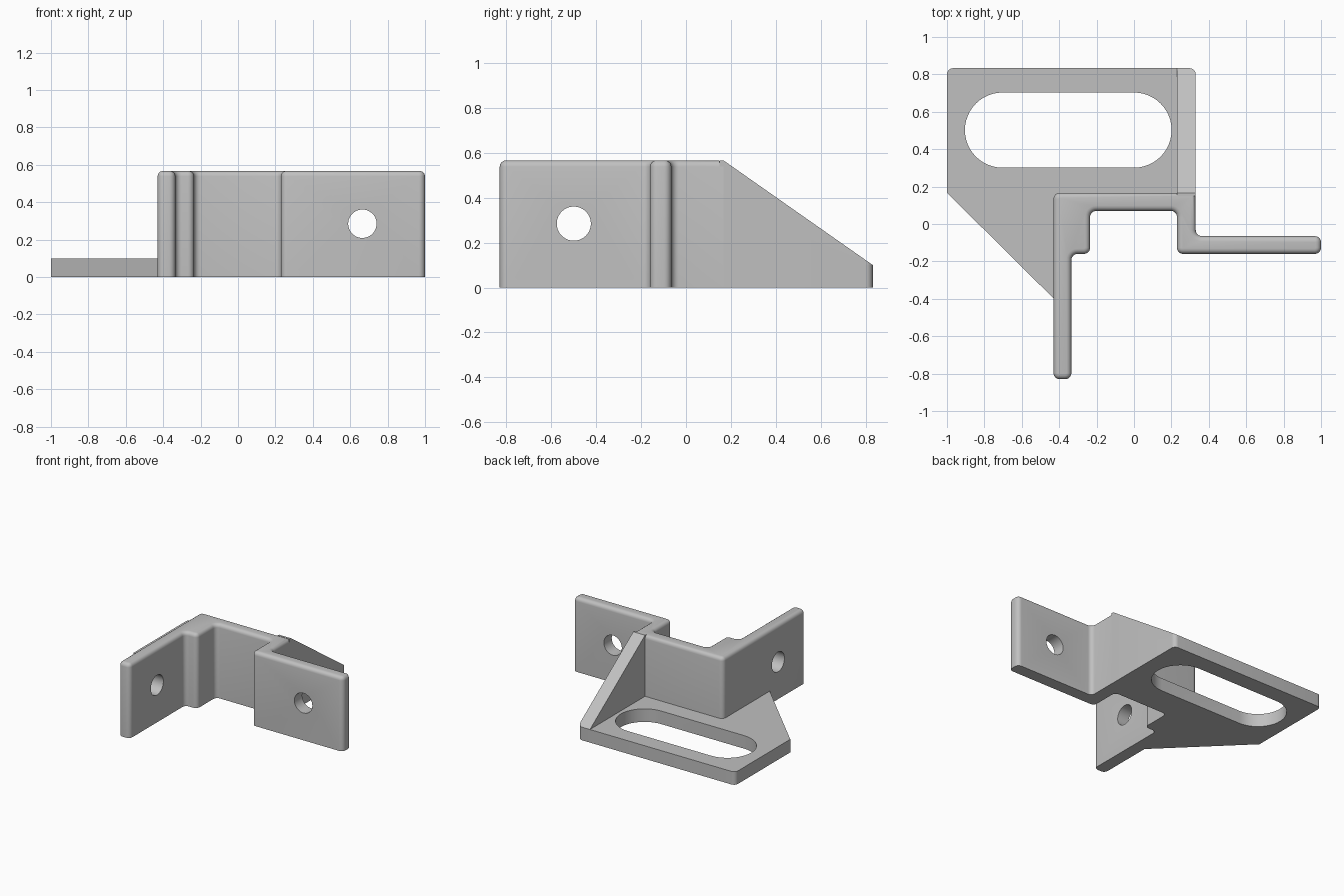
import bpy, bmesh, math
from mathutils import Vector, Matrix

if "Cube" in bpy.data.objects:
    bpy.data.objects.remove(bpy.data.objects["Cube"], do_unlink=True)

HEIGHT, PLATE, ROUND = 0.567, 0.1, 0.033

grey = bpy.data.materials.new("grey_metal")
grey.use_nodes = True
grey.diffuse_color = (0.53, 0.53, 0.53, 1)
grey.node_tree.nodes["Principled BSDF"].inputs["Base Color"].default_value = grey.diffuse_color


def rounded(points, sharp=(), steps=6):
    """Round the square corners of an outline, except the sharp ones."""
    out = []
    for i, p in enumerate(points):
        p = Vector(p)
        if i in sharp:
            out.append(p)
            continue
        a = (Vector(points[i - 1]) - p).normalized()
        b = (Vector(points[(i + 1) % len(points)]) - p).normalized()
        centre = p + (a + b) * ROUND
        for k in range(steps + 1):
            t = k / steps * math.pi / 2
            out.append(centre - ROUND * (b * math.cos(t) + a * math.sin(t)))
    return out


def prism(outline, height):
    """Extrude a plan outline upwards from the ground."""
    bm = bmesh.new()
    base = bm.faces.new([bm.verts.new((p[0], p[1], 0)) for p in outline])
    geom = bmesh.ops.extrude_face_region(bm, geom=[base])["geom"]
    top = [v for v in geom if isinstance(v, bmesh.types.BMVert)]
    bmesh.ops.translate(bm, verts=top, vec=(0, 0, height))
    bmesh.ops.recalc_face_normals(bm, faces=bm.faces)
    return bm


def make(name, bm):
    mesh = bpy.data.meshes.new(name)
    bm.to_mesh(mesh)
    bm.free()
    mesh.materials.append(grey)
    obj = bpy.data.objects.new(name, mesh)
    bpy.context.collection.objects.link(obj)
    return obj


def cylinder(centre, radius, axis):
    bm = bmesh.new()
    turn = Vector((0, 0, 1)).rotation_difference(Vector(axis)).to_matrix().to_4x4()
    bmesh.ops.create_cone(bm, cap_ends=True, segments=48, radius1=radius, radius2=radius,
                          depth=0.4, matrix=Matrix.Translation(centre) @ turn)
    return bm


def cut(obj, cutter_bm):
    """Subtract a cutter and bake the result."""
    cutter = make("cutter", cutter_bm)
    cutter.hide_render = True
    mod = obj.modifiers.new("cut", "BOOLEAN")
    mod.operation, mod.solver, mod.object = "DIFFERENCE", "EXACT", cutter
    graph = bpy.context.evaluated_depsgraph_get()
    mesh = bpy.data.meshes.new_from_object(obj.evaluated_get(graph))
    obj.modifiers.clear()
    obj.data = mesh
    bpy.data.objects.remove(cutter, do_unlink=True)


# Folded wall with two wings, rounded along its top edge
wall_plan = [(-0.43, -0.83), (-0.335, -0.83), (-0.335, -0.16), (-0.235, -0.16),
             (-0.235, 0.07), (0.23, 0.07), (0.23, -0.16), (1, -0.16),
             (1, -0.065), (0.33, -0.065), (0.33, 0.167), (-0.43, 0.167)]
bm = prism(rounded(wall_plan, sharp=(10,)), HEIGHT)
rim = [e for e in bm.edges if all(v.co.z > HEIGHT - 0.001 for v in e.verts)]
bmesh.ops.bevel(bm, geom=rim, offset=0.028, segments=4, profile=0.5,
                affect="EDGES", clamp_overlap=False)
wall = make("folded_wall", bm)

# Bolt hole in each wing
cut(wall, cylinder((0.665, -0.11, 0.285), 0.076, (0, 1, 0)))
cut(wall, cylinder((-0.38, -0.5, 0.285), 0.076, (1, 0, 0)))

# Base plate with a clipped corner
plate_plan = [(-1, 0.167), (-0.42, -0.408), (-0.42, 0.15), (0.33, 0.15),
              (0.33, 0.833), (-1, 0.833)]
plate = make("base_plate", prism(rounded(plate_plan, sharp=(0, 1, 2, 3)), PLATE))

# Long slot with round ends
slot = []
for centre_x, start in ((0, -math.pi / 2), (-0.703, math.pi / 2)):
    for k in range(25):
        t = start + k / 24 * math.pi
        slot.append((centre_x + 0.201 * math.cos(t), 0.502 + 0.201 * math.sin(t)))
bm = prism(slot, 0.4)
bmesh.ops.translate(bm, verts=bm.verts, vec=(0, 0, -0.2))
cut(plate, bm)

# Sloping gusset between wall and plate
gusset_plan = [(0.23, 0.15), (0.33, 0.15), (0.33, 0.833), (0.23, 0.833)]
bm = prism(rounded(gusset_plan, sharp=(0, 1, 3)), HEIGHT)
cut_edges = bmesh.ops.bisect_plane(
    bm, geom=bm.verts[:] + bm.edges[:] + bm.faces[:], plane_co=(0, 0.833, PLATE),
    plane_no=(0, HEIGHT - PLATE, 0.833 - 0.167), clear_outer=True)["geom_cut"]
bmesh.ops.holes_fill(bm, edges=[e for e in cut_edges if isinstance(e, bmesh.types.BMEdge)])
bmesh.ops.recalc_face_normals(bm, faces=bm.faces)
gusset = make("gusset", bm)

# Smooth shading with sharp edges kept
bpy.ops.object.select_all(action="DESELECT")
for obj in (wall, plate, gusset):
    obj.select_set(True)
bpy.context.view_layer.objects.active = wall
bpy.ops.object.shade_smooth_by_angle(angle=math.radians(32))
